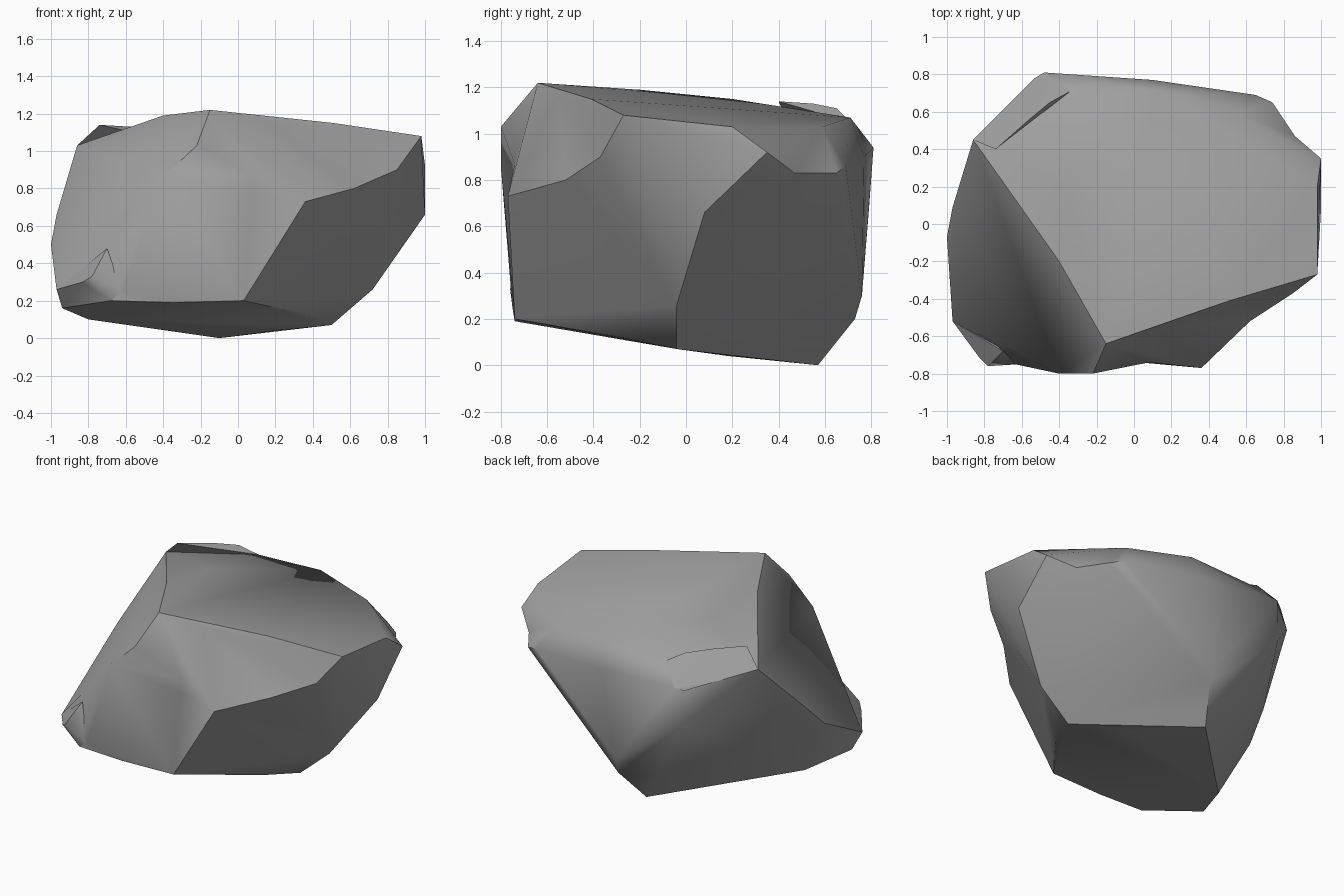
import bpy
import bmesh
import math
from mathutils import Vector
from mathutils.geometry import intersect_point_line

cube = bpy.data.objects.get("Cube")
if cube:
    bpy.data.objects.remove(cube, do_unlink=True)


def make_material(name, colour):
    """One flat colour, shown in the viewport and in renders."""
    material = bpy.data.materials.new(name)
    material.use_nodes = True
    material.diffuse_color = colour
    shader = material.node_tree.nodes["Principled BSDF"]
    shader.inputs["Base Color"].default_value = colour
    shader.inputs["Roughness"].default_value = 0.9
    return material


# Corner points of the boulder, in hundredths of a unit, grouped by side
crown = [(-15, -64, 122), (-40, -20, 119), (-35, 20, 115), (-34, 71, 105),
         (13, 71, 107), (51, -41, 115), (98, -27, 108), (98, 20, 103),
         (56, 59, 103)]
front_side = [(-22, -80, 103), (-40, -80, 86), (36, -77, 73), (3, -74, 20),
              (-35, -74, 19), (-62, -75, 25), (-68, -74, 20)]
left_end = [(100, 35, 92), (100, 8, 66), (74, 65, 83), (65, 69, 86),
            (72, -4, 26)]
right_end = [(-86, 45, 103), (-97, 9, 66), (-100, -7, 50), (-97, -52, 26),
             (-94, -45, 16)]
back_side = [(-48, 81, 94), (-50, 79, 67), (10, 77, 90), (0, 76, 30),
             (0, 73, 20)]
underside = [(-10, 57, 0), (20, 18, 4), (50, -4, 7), (40, -28, 12),
             (-53, 13, 8), (-80, -14, 10)]

# Hollows worn into the edges of the boulder
hollows = [(12, -55, 116), (8, -74, 87), (8, -74, 77), (62, -52, 80),
           (85, -37, 90), (86, 47, 83)]

# Thin raised slab along the upper back edge
slab = [(-86, 45, 103), (-74, 40, 114), (-57, 55, 113), (-45, 65, 111),
        (-34, 71, 105), (-48, 81, 94), (-53, 78, 92)]

# Knob low on the front corner
knob = [(-70, -68, 48), (-78, -76, 33), (-83, -71, 30), (-62, -75, 25),
        (-68, -74, 20), (-97, -52, 26), (-94, -45, 16)]


def distance_to_edge(edge, point):
    """Distance from a point to an edge, and where along the edge it is."""
    start, end = (vert.co for vert in edge.verts)
    along = intersect_point_line(point, start, end)[1]
    along = min(max(along, 0.05), 0.95)
    return (start.lerp(end, along) - point).length, along


def press_hollow(bm, point):
    """Break the nearest edge and pull it in to the given point."""
    edge = min(bm.edges, key=lambda e: distance_to_edge(e, point)[0])
    along = distance_to_edge(edge, point)[1]
    middle = bmesh.utils.edge_split(edge, edge.verts[0], along)[1]
    middle.co = point
    near = {e.other_vert(middle) for e in middle.link_edges}
    for face in list(middle.link_faces):
        opposite = next(vert for vert in face.verts
                        if vert is not middle and vert not in near)
        bmesh.utils.face_split(face, middle, opposite)


def build_rock(name, corners, dents, material):
    """Wrap a faceted skin around the corners, then wear it down."""
    bm = bmesh.new()
    for corner in corners:
        bm.verts.new(Vector(corner) / 100)
    hull = bmesh.ops.convex_hull(bm, input=bm.verts[:])

    # Drop any corners that ended up inside the skin
    spare = {item for item in hull["geom_interior"] + hull["geom_unused"]
             if isinstance(item, bmesh.types.BMVert)}
    bmesh.ops.delete(bm, geom=list(spare), context="VERTS")
    bmesh.ops.triangulate(bm, faces=bm.faces[:])

    for dent in dents:
        press_hollow(bm, Vector(dent) / 100)
    bmesh.ops.recalc_face_normals(bm, faces=bm.faces[:])

    mesh = bpy.data.meshes.new(name)
    bm.to_mesh(mesh)
    bm.free()
    mesh.materials.append(material)
    rock = bpy.data.objects.new(name, mesh)
    bpy.context.collection.objects.link(rock)

    # Worn surfaces are smooth, broken edges stay sharp
    bpy.ops.object.select_all(action="DESELECT")
    rock.select_set(True)
    bpy.context.view_layer.objects.active = rock
    bpy.ops.object.shade_smooth_by_angle(angle=math.radians(45))


stone = make_material("stone_grey", (0.35, 0.35, 0.35, 1))
boulder = crown + front_side + left_end + right_end + back_side + underside
build_rock("boulder", boulder, hollows, stone)
build_rock("raised_slab", slab, [], stone)
build_rock("corner_knob", knob, [], stone)
